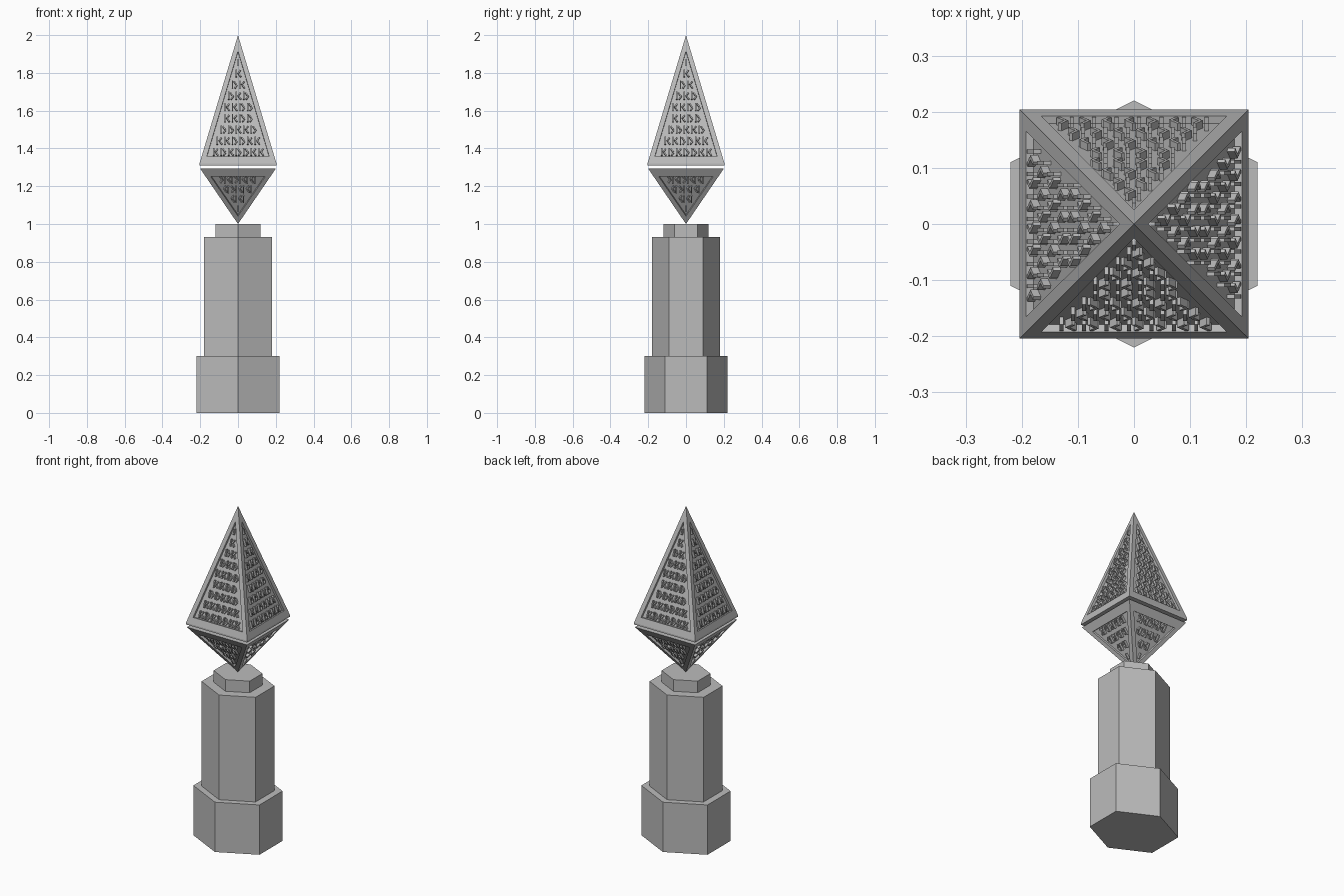
import bpy, bmesh, math, random
from mathutils import Matrix, Vector

random.seed(4)
cube = bpy.data.objects.get("Cube")
if cube:
    bpy.data.objects.remove(cube, do_unlink=True)

stone = bpy.data.materials.new("grey stone")
stone.use_nodes = True
GREY = (0.5, 0.5, 0.5, 1)
stone.diffuse_color = GREY
stone.node_tree.nodes["Principled BSDF"].inputs["Base Color"].default_value = GREY


def finish(name, bm):
    bmesh.ops.recalc_face_normals(bm, faces=bm.faces)
    mesh = bpy.data.meshes.new(name)
    bm.to_mesh(mesh)
    bm.free()
    mesh.materials.append(stone)
    obj = bpy.data.objects.new(name, mesh)
    bpy.context.collection.objects.link(obj)


def hex_block(name, radius, z0, z1):
    """Six-sided block, widened in x so it is as wide as it is deep."""
    bm = bmesh.new()
    place = (Matrix.Translation((0, 0, (z0 + z1) / 2))
             @ Matrix.Diagonal((1 / math.cos(math.pi / 6), 1, 1, 1))
             @ Matrix.Rotation(math.pi / 6, 4, 'Z'))
    bmesh.ops.create_cone(bm, cap_ends=True, segments=6, radius1=radius,
                          radius2=radius, depth=z1 - z0)
    # Put corners on the y axis whatever the starting angle
    if max(v.co.y for v in bm.verts) > radius * 0.99:
        place = place @ Matrix.Rotation(-math.pi / 6, 4, 'Z')
    bmesh.ops.transform(bm, matrix=place, verts=bm.verts)
    finish(name, bm)


def face_frame(half, z0, apex_z):
    """Matrix of the front slope: x across, y towards the apex, z outward."""
    origin = Vector((0, -half, z0))
    up = Vector((0, 0, apex_z)) - origin
    v = up.normalized()
    u = Vector((1 if apex_z > z0 else -1, 0, 0))
    m = Matrix((u, v, u.cross(v))).transposed().to_4x4()
    return Matrix.Translation(origin) @ m, up.length


def pyramid(name, half, z0, apex_z, rim, low, high, width, recess):
    """Four-sided spike with a sunken triangular panel on every side."""
    bm = bmesh.new()
    frame, slant = face_frame(half, z0, apex_z)
    outer = [(-half, 0), (half, 0), (0, slant)]
    inner = [(-width, low), (width, low), (0, slant - high)]
    for k in range(4):
        m = Matrix.Rotation(k * math.pi / 2, 4, 'Z') @ frame
        rings = [[bm.verts.new(m @ Vector((x, y, z))) for x, y in ring]
                 for ring, z in ((outer, 0), (inner, 0), (inner, -recess))]
        for a, b in zip(rings, rings[1:]):
            for i in range(3):
                j = (i + 1) % 3
                bm.faces.new((a[i], a[j], b[j], b[i]))
        bm.faces.new(rings[2])
    bmesh.ops.remove_doubles(bm, verts=bm.verts, dist=0.0001)
    # Close the wide end, with an optional upright rim
    open_edges = [e for e in bm.edges if e.is_boundary]
    cap = bmesh.ops.contextual_create(bm, geom=open_edges)["faces"]
    if rim:
        grown = bmesh.ops.extrude_face_region(bm, geom=cap)["geom"]
        ends = [g for g in grown if isinstance(g, bmesh.types.BMVert)]
        bmesh.ops.translate(bm, verts=ends, vec=(0, 0, -rim))
        bmesh.ops.delete(bm, geom=[f for f in cap if f.is_valid], context='FACES_ONLY')
    finish(name, bm)


def panel_marks(name, half, z0, apex_z, low, high, width, recess):
    """Rows of plain chisel strokes standing on the sunken panels."""
    bm = bmesh.new()
    frame, slant = face_frame(half, z0, apex_z)
    length = slant - low - high
    tall, pitch, cell, thick = 0.041, 0.062, 0.04, 0.007
    strokes = []
    y = 0.006
    while y + tall < length:
        room = 2 * width * (1 - (y + tall) / length)
        count = max(1, int(room / cell)) if room > 0.012 else 0
        for i in range(count):
            x = (i - (count - 1) / 2) * cell
            mid = low + y + tall / 2
            lean = random.choice((-0.6, 0.6))
            if room < cell:
                strokes.append((x, mid, tall * 0.8, 0))
                continue
            strokes.append((x - 0.009, mid, tall, 0))
            strokes.append((x + 0.006, mid + 0.008, tall * 0.55, lean))
            strokes.append((x + 0.009, mid - 0.011, tall * 0.5, -lean))
        y += pitch
    for k in range(4):
        turn = Matrix.Rotation(k * math.pi / 2, 4, 'Z') @ frame
        for x, y, size, lean in strokes:
            bmesh.ops.create_cube(bm, size=1, matrix=turn
                                  @ Matrix.Translation((x, y, -recess / 2))
                                  @ Matrix.Rotation(lean, 4, 'Z')
                                  @ Matrix.Diagonal((thick, size, recess, 1)))
    finish(name, bm)


# Stepped pedestal
hex_block("pedestal_base", 0.22, 0, 0.30)
hex_block("pedestal_column", 0.18, 0.30, 0.93)
hex_block("pedestal_cap", 0.12, 0.93, 1.0)

# Upper spike and the inverted spike below it, with a narrow gap between
upper = dict(half=0.204, z0=1.32, apex_z=2.0)
lower = dict(half=0.2, z0=1.293, apex_z=1.0)
upper_panel = dict(low=0.04, high=0.089, width=0.165, recess=0.014)
lower_panel = dict(low=0.05, high=0.05, width=0.145, recess=0.014)
pyramid("upper_spike", rim=0.01, **upper, **upper_panel)
pyramid("lower_spike", rim=0, **lower, **lower_panel)
panel_marks("upper_panel_strokes", **upper, **upper_panel)
panel_marks("lower_panel_strokes", **lower, **lower_panel)
